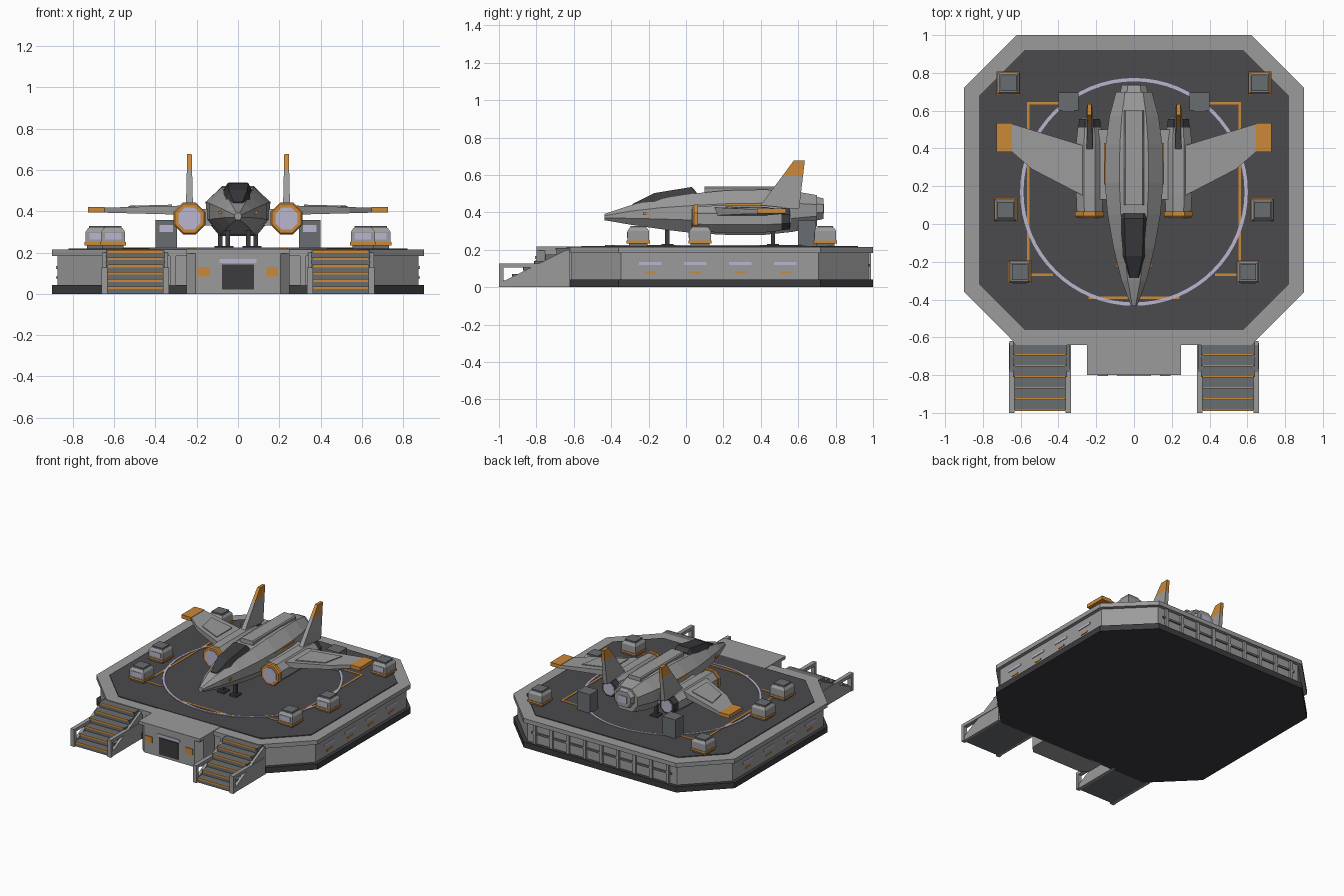
import bpy, bmesh, math


def mat(name, c):
    m = bpy.data.materials.new(name)
    m.diffuse_color = (*c, 1)
    return m


LIGHT = mat("light grey", (0.33, 0.33, 0.335))
MID = mat("slate grey", (0.14, 0.155, 0.165))
DECK = mat("deck charcoal", (0.07, 0.07, 0.075))
DARK = mat("dark grey", (0.045, 0.045, 0.05))
ORANGE = mat("orange", (0.6, 0.25, 0.04))
GLOW = mat("pale lavender", (0.49, 0.46, 0.62))


def loft(name, rings, m, closed=False):
    """Skin equal-length point rings; caps the ends unless closed."""
    bm = bmesh.new()
    vs = [[bm.verts.new(p) for p in r] for r in rings]
    n = len(rings[0])
    for i in range(len(vs) if closed else len(vs) - 1):
        a, b = vs[i], vs[(i + 1) % len(vs)]
        for j in range(n):
            k = (j + 1) % n
            bm.faces.new((a[j], a[k], b[k], b[j]))
    if not closed:
        bm.faces.new(vs[0])
        bm.faces.new(vs[-1])
    bmesh.ops.recalc_face_normals(bm, faces=bm.faces)
    me = bpy.data.meshes.new(name)
    bm.to_mesh(me)
    bm.free()
    me.materials.append(m)
    ob = bpy.data.objects.new(name, me)
    bpy.context.collection.objects.link(ob)
    return ob


def prism(name, pts, z0, z1, m):
    return loft(name, [[(x, y, z) for x, y in pts] for z in (z0, z1)], m)


def box(name, x0, x1, y0, y1, z0, z1, m):
    return prism(name, [(x0, y0), (x1, y0), (x1, y1), (x0, y1)], z0, z1, m)


def octa(d):
    """Platform outline inset by d."""
    x, y0, y1, c = 0.90 - d, -0.64 + d, 1.0 - d, 0.28 - 0.5 * d
    return [(x, y0 + c), (x, y1 - c), (x - c, y1), (c - x, y1),
            (-x, y1 - c), (-x, y0 + c), (c - x, y0), (x - c, y0)]


def disc(cx, cz, r, y, n=8):
    """Ring of points facing along y."""
    return [(cx + r * math.cos((j + .5) * math.tau / n), y,
             cz + r * math.sin((j + .5) * math.tau / n)) for j in range(n)]


# Platform
prism("platform_base", octa(0), 0, 0.042, DARK)
prism("platform_wall", octa(0.025), 0.042, 0.185, LIGHT)
prism("platform_rim", octa(0), 0.183, 0.214, LIGHT)
prism("deck", octa(0.08), 0.21, 0.22, DECK)

# Deck markings
rings = []
for i in range(64):
    a = math.tau * i / 64
    rings.append([(r * math.cos(a), 0.17 + r * math.sin(a), z)
                  for r, z in ((0.585, 0.219), (0.603, 0.219), (0.603, 0.225), (0.585, 0.225))])
loft("landing_ring", rings, GLOW, closed=True)
box("deck_stripe_front", -0.24, 0.24, -0.397, -0.383, 0.219, 0.224, ORANGE)
for s in (1, -1):
    box("deck_stripe_side", s * 0.553, s * 0.567, -0.275, 0.645, 0.219, 0.223, ORANGE)
    box("deck_stripe_rear", s * 0.36, s * 0.56, 0.632, 0.645, 0.219, 0.223, ORANGE)
    box("deck_stripe_corner", s * 0.43, s * 0.56, -0.275, -0.262, 0.219, 0.223, ORANGE)

# Wall lights
for s in (1, -1):
    for i in range(4):
        y = -0.19 + 0.24 * i
        box("wall_window", s * 0.87, s * 0.88, y - 0.06, y + 0.06, 0.12, 0.135, GLOW)
        box("wall_marker", s * 0.87, s * 0.88, y - 0.03, y + 0.03, 0.073, 0.085, ORANGE)

# Back and front wall ribs
for i in range(9):
    x = -0.54 + 0.135 * i
    box("back_rib", x - 0.011, x + 0.011, 0.97, 0.99, 0.042, 0.185, LIGHT)
box("back_pipe", -0.57, 0.57, 0.97, 0.984, 0.11, 0.124, MID)
for s in (1, -1):
    box("front_rib", s * 0.30, s * 0.33, -0.64, -0.61, 0.042, 0.185, LIGHT)

# Gatehouse
gate = [(-0.25, -0.63), (-0.25, -0.755), (-0.205, -0.80), (0.205, -0.80), (0.25, -0.755), (0.25, -0.63)]
prism("gatehouse", gate, 0, 0.195, LIGHT)
box("gatehouse_roof", -0.25, 0.25, -0.80, -0.56, 0.195, 0.217, LIGHT)
box("gatehouse_door", -0.077, 0.077, -0.806, -0.79, 0.02, 0.142, DARK)
box("gatehouse_light", -0.09, 0.09, -0.806, -0.79, 0.15, 0.168, GLOW)
for s in (1, -1):
    box("gatehouse_panel", s * 0.137, s * 0.193, -0.806, -0.79, 0.085, 0.13, ORANGE)

# Stairs with rails
for s in (1, -1):
    for i in range(6):
        y, z = -0.985 + 0.0585 * i, 0.035 * (i + 1)
        box("stair_step", s * 0.355, s * 0.64, y, -0.62, z - 0.035, z, MID)
        box("stair_nosing", s * 0.365, s * 0.63, y - 0.004, y + 0.004, z - 0.012, z + 0.001, ORANGE)
    for x in (0.333, 0.632):
        box("stair_rail", s * x, s * (x + 0.03), -1.0, -0.63, 0.105, 0.128, LIGHT)
        box("stair_post", s * x, s * (x + 0.03), -1.0, -0.975, 0, 0.11, LIGHT)
        side = [(-0.98, 0), (-0.98, 0.03), (-0.64, 0.20), (-0.62, 0.20), (-0.62, 0)]
        loft("stair_stringer", [[(s * (x + d), y, z) for y, z in side] for d in (0.005, 0.026)], LIGHT)

# Crates and cabinets on the deck
for s in (1, -1):
    for x, y in ((0.665, 0.745), (0.68, 0.075), (0.605, -0.255)):
        box("crate_foot", s * (x - 0.05), s * (x + 0.05), y - 0.05, y + 0.05, 0.219, 0.237, MID)
        box("crate_trim", s * (x - 0.062), s * (x + 0.062), y - 0.062, y + 0.062, 0.235, 0.25, ORANGE)
        loft("crate", [[(s * x + a * h, y + b * h, z) for a, b in ((1, 1), (-1, 1), (-1, -1), (1, -1))]
                       for h, z in ((0.058, 0.25), (0.058, 0.30), (0.046, 0.318))], LIGHT)
        box("crate_lid", s * (x - 0.042), s * (x + 0.042), y - 0.042, y + 0.042, 0.315, 0.328, MID)
        box("crate_label", s * x - 0.04, s * x + 0.04, y - 0.061, y - 0.055, 0.262, 0.295, GLOW)
    box("cabinet", s * 0.295, s * 0.40, 0.60, 0.695, 0.219, 0.357, MID)
    box("cabinet_screen", s * 0.315, s * 0.38, 0.595, 0.602, 0.30, 0.333, GLOW)

# Ship fuselage: octagonal sections (y, half width, bottom, top)
hull = [(-0.435, 0.016, 0.358, 0.392), (-0.30, 0.066, 0.335, 0.437), (-0.13, 0.108, 0.310, 0.475),
        (0.05, 0.140, 0.288, 0.502), (0.22, 0.155, 0.280, 0.518), (0.42, 0.150, 0.280, 0.522),
        (0.57, 0.130, 0.296, 0.515), (0.70, 0.095, 0.325, 0.492)]


def hull_ring(y, w, b, t):
    h = t - b
    return [(fx * w, y, b + fz * h) for fx, fz in
            ((.5, 1), (1, .7), (1, .33), (.57, 0), (-.57, 0), (-1, .33), (-1, .7), (-.5, 1))]


loft("fuselage", [hull_ring(*h) for h in hull], LIGHT)
loft("tail_block", [hull_ring(0.69, 0.075, 0.355, 0.485), hull_ring(0.735, 0.065, 0.365, 0.475)], LIGHT)
box("tail_exhaust", -0.035, 0.035, 0.73, 0.739, 0.395, 0.445, GLOW)
loft("spine", [[(a * h, y, z) for a, y in ((-1, 0.10), (1, 0.10), (1, 0.60), (-1, 0.60))]
               for h, z in ((0.052, 0.50), (0.052, 0.53), (0.045, 0.538))], LIGHT)

# Canopy
loft("canopy", [[(-wb, y, zb), (wb, y, zb), (wt, y, zt), (-wt, y, zt)] for y, wb, zb, wt, zt in
                ((-0.285, 0.032, 0.425, 0.022, 0.445), (-0.17, 0.065, 0.44, 0.045, 0.503),
                 (0.03, 0.083, 0.47, 0.05, 0.536), (0.055, 0.083, 0.48, 0.05, 0.51))], DARK)

for s in (1, -1):
    # Fuselage stripes
    box("hull_stripe", s * 0.13, s * 0.158, 0.21, 0.43, 0.434, 0.447, ORANGE)
    box("nose_marker", s * 0.07, s * 0.096, -0.23, -0.20, 0.386, 0.40, ORANGE)

    # Engine nacelle
    cx, cz = s * 0.235, 0.365
    loft("nacelle_lip", [disc(cx, cz, r, y) for r, y in ((0.076, 0.035), (0.083, 0.043), (0.083, 0.065))], ORANGE)
    loft("nacelle_intake", [disc(cx, cz, 0.058, y) for y in (0.030, 0.05)], GLOW)
    loft("nacelle_body", [disc(cx, cz, r, y) for r, y in ((0.073, 0.06), (0.077, 0.15), (0.077, 0.43), (0.068, 0.51))], LIGHT)
    loft("nacelle_nozzle", [disc(cx, cz, r, y) for r, y in ((0.066, 0.50), (0.060, 0.557))], DARK)
    loft("nacelle_exhaust", [disc(cx, cz, 0.047, y) for y in (0.55, 0.561)], GLOW)
    box("nacelle_pylon", s * 0.12, s * 0.20, 0.13, 0.50, 0.33, 0.41, LIGHT)

    # Wing with raised panel and coloured tip
    wing = [(0.27, 0.15), (0.54, 0.29), (0.65, 0.385), (0.65, 0.532), (0.27, 0.415)]

    def wz(x, k):
        t = (x - 0.27) / 0.38
        return 0.405 + k * (0.022 - 0.010 * t)
    loft("wing", [[(s * x, y, wz(x, k)) for x, y in wing] for k in (-1, 1)], LIGHT)
    panel = [(0.32, 0.21), (0.50, 0.30), (0.53, 0.45), (0.32, 0.39)]
    loft("wing_panel", [[(s * x, y, wz(x, 1) + d) for x, y in panel] for d in (-0.004, 0.006)], LIGHT)
    box("wing_tip", s * 0.647, s * 0.727, 0.38, 0.535, 0.393, 0.42, ORANGE)

    # Tail fin in two colours
    def fin(z):
        t = (z - 0.42) / 0.255
        y0, y1, w = 0.385 + 0.19 * t, 0.605 + 0.03 * t, 0.017 - 0.006 * t
        return [(cx - w, y0, z), (cx + w, y0, z), (cx + w, y1, z), (cx - w, y1, z)]
    loft("tail_fin", [fin(0.42), fin(0.60)], LIGHT)
    loft("tail_fin_tip", [fin(0.60), fin(0.677)], ORANGE)

    # Landing gear
    for y in (-0.10, 0.465):
        x = s * 0.085 if y > 0 else s * 0.05
        box("gear_strut", x - 0.011, x + 0.011, y - 0.011, y + 0.011, 0.225, 0.33, DARK)
        box("gear_pad", x - 0.028, x + 0.028, y - 0.032, y + 0.032, 0.219, 0.232, DARK)
